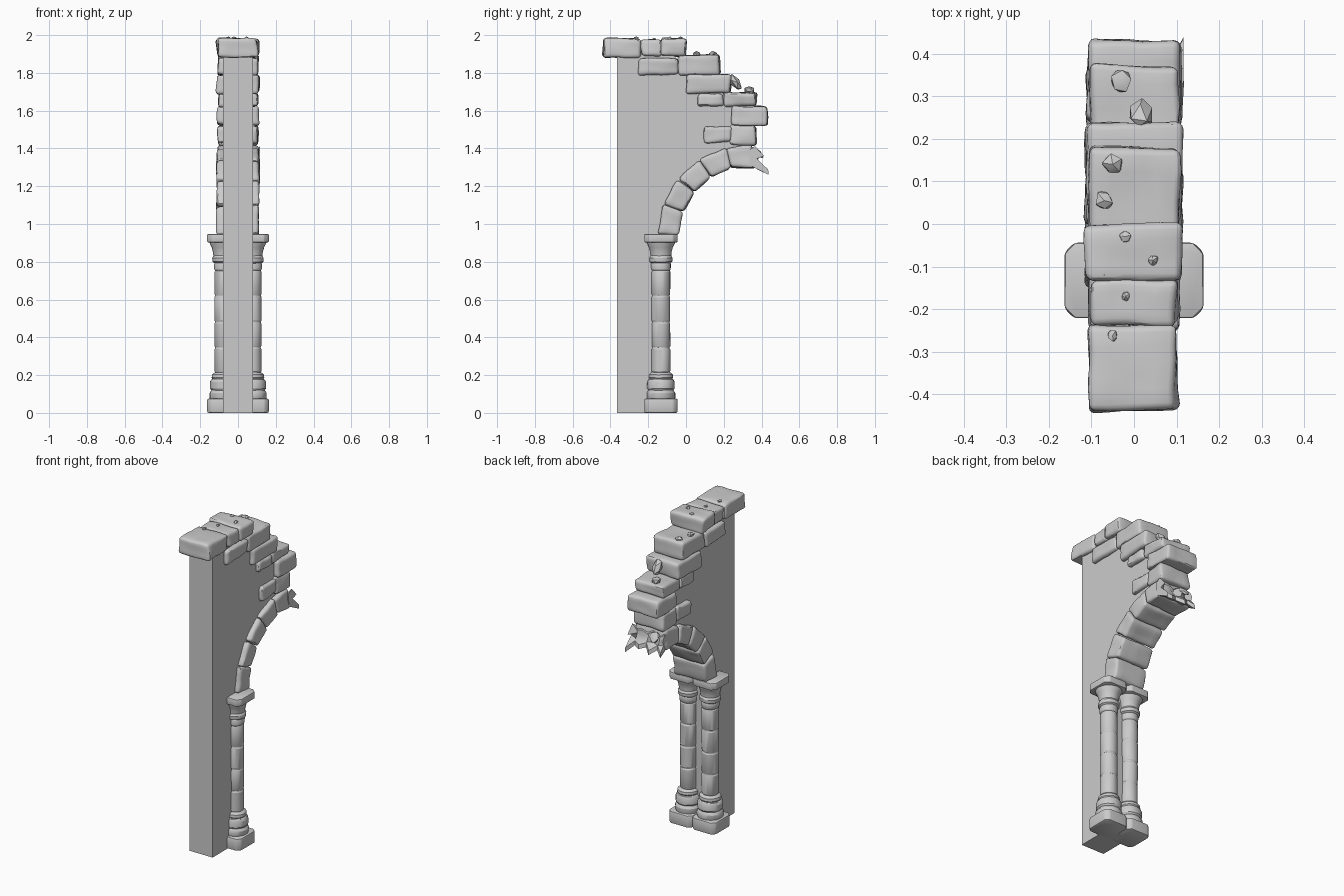
import bpy, bmesh, math, random
from mathutils import Vector, Matrix, noise

if "Cube" in bpy.data.objects:
    bpy.data.objects.remove(bpy.data.objects["Cube"])

random.seed(7)
SHARP = math.radians(30)


def finish(name, bm):
    bmesh.ops.recalc_face_normals(bm, faces=bm.faces[:])
    me = bpy.data.meshes.new(name)
    bm.to_mesh(me)
    bm.free()
    ob = bpy.data.objects.new(name, me)
    bpy.context.collection.objects.link(ob)
    return ob


def prism(bm, outline, x0, x1):
    """Extrude a (y, z) outline from x0 to x1."""
    a = [bm.verts.new((x0, y, z)) for y, z in outline]
    b = [bm.verts.new((x1, y, z)) for y, z in outline]
    n = len(a)
    bm.faces.new(a)
    bm.faces.new(b[::-1])
    for i in range(n):
        bm.faces.new((a[i], a[(i + 1) % n], b[(i + 1) % n], b[i]))


def stone(name, outline, x0=-0.112, x1=0.112, jitter=0.006, bevel=0.016, rough=0.006):
    """Worn block: jittered corners, rounded edges, slightly uneven faces."""
    bm = bmesh.new()
    prism(bm, outline, x0, x1)
    for v in bm.verts:
        v.co += Vector([random.uniform(-jitter, jitter) for _ in range(3)])
    bmesh.ops.bevel(bm, geom=bm.edges[:], offset=bevel, segments=3, profile=0.5, affect='EDGES')
    longs = [e for e in bm.edges if e.calc_length() > 0.03]
    bmesh.ops.subdivide_edges(bm, edges=longs, cuts=4, use_grid_fill=True)
    seed = Vector((random.random() * 50, random.random() * 50, 0))
    for v in bm.verts:
        v.co += noise.noise_vector(v.co * 14 + seed) * rough
    return finish(name, bm)


def rect(y0, y1, z0, z1):
    return [(y0, z0), (y1, z0), (y1, z1), (y0, z1)]


# Arch: centre and radii in the y-z plane
CY, CZ, R_IN, R_OUT = 0.33, 0.935, 0.37, 0.482


def on_arch(r, deg):
    a = math.radians(deg)
    return (CY - r * math.cos(a), CZ + r * math.sin(a))


# Plain wall core, following the arch and the broken stepped edge
core = [(-0.365, 0), (-0.135, 0), (-0.135, 0.93)]
core += [on_arch(0.43, d) for d in range(5, 91, 10)]
core += [(0.33, 1.6), (0.3, 1.66), (0.2, 1.68), (0.19, 1.75), (0.12, 1.78), (0.1, 1.84),
         (-0.05, 1.85), (-0.06, 1.9), (-0.365, 1.9)]
bm = bmesh.new()
prism(bm, core, -0.08, 0.08)
finish("wall_core", bm)

# Arch stones
cuts = [1, 20.5, 39, 57.5, 76]
for i in range(4):
    a, b = cuts[i] + 0.3, cuts[i + 1] - 0.3
    stone(f"arch_stone_{i + 1}", [on_arch(R_IN, a), on_arch(R_IN, b),
                                  on_arch(R_OUT, b), on_arch(R_OUT, a)], jitter=0.004)
stone("arch_stone_5", [(0.235, 1.3), (0.37, 1.295), (0.345, 1.425), (0.215, 1.405)])

# Broken end of the arch: jagged shard sections across the width
bm = bmesh.new()
rows = []
for x, tip, drop in [(-0.108, 0.41, 0.0), (-0.07, 0.385, 0.03), (-0.03, 0.415, 0.0), (0.01, 0.38, 0.025),
                     (0.05, 0.40, 0.01), (0.085, 0.385, 0.02), (0.116, 0.438, -0.012)]:
    rows.append([bm.verts.new((x, y, z)) for y, z in
                 [(0.34, 1.31), (tip, 1.272 + drop), (tip - 0.003, 1.30 + drop),
                  (0.375, 1.34 - drop / 2), (tip - 0.025, 1.36), (0.365, 1.40 - drop), (0.33, 1.39)]])
for p, q in zip(rows, rows[1:]):
    for k in range(7):
        bm.faces.new((p[k], p[(k + 1) % 7], q[(k + 1) % 7], q[k]))
bm.faces.new(rows[0])
bm.faces.new(rows[-1][::-1])
finish("broken_arch_end", bm)

# Stepped wall stones: y0, y1, z0, z1
blocks = [
    (-0.438, -0.238, 1.882, 1.983), (-0.237, -0.133, 1.886, 1.978), (-0.138, 0.0, 1.884, 1.983),
    (-0.255, -0.045, 1.79, 1.88), (-0.043, 0.18, 1.792, 1.895),
    (0.0, 0.235, 1.69, 1.787),
    (0.065, 0.2, 1.618, 1.69), (0.2, 0.372, 1.622, 1.697),
    (0.245, 0.435, 1.525, 1.622),
    (0.095, 0.24, 1.43, 1.515), (0.235, 0.372, 1.415, 1.525),
]
for i, b in enumerate(blocks):
    w = random.uniform(0.102, 0.114)
    stone(f"wall_stone_{i + 1}", rect(*b), -w, w)

# Paired columns, mirrored across the wall
COL_X, COL_Y = 0.075, -0.133
profile = [(0, 0.06), (0.072, 0.07), (0.076, 0.08), (0.076, 0.105), (0.07, 0.115),
           (0.066, 0.12), (0.073, 0.13), (0.073, 0.165), (0.066, 0.177), (0.06, 0.18),
           (0.064, 0.187), (0.062, 0.203), (0.053, 0.212)]
drums = [0.212, 0.345, 0.48, 0.62, 0.755]
for z0, z1 in zip(drums, drums[1:]):
    profile += [(0.046, z0 + 0.003), (0.0495, z0 + 0.009), (0.0495, z1 - 0.008), (0.046, z1 - 0.002)]
profile += [(0.051, 0.76), (0.053, 0.785), (0.05, 0.793), (0.06, 0.80), (0.062, 0.82), (0.055, 0.832),
            (0.057, 0.85), (0.063, 0.875), (0.075, 0.9), (0.077, 0.91), (0, 0.915)]


def column(name, side):
    bm = bmesh.new()
    vs = [bm.verts.new((r, 0, z)) for r, z in profile]
    es = [bm.edges.new(p) for p in zip(vs, vs[1:])]
    bmesh.ops.spin(bm, geom=vs + es, axis=(0, 0, 1), cent=(0, 0, 0), angle=2 * math.pi, steps=24)
    bmesh.ops.remove_doubles(bm, verts=bm.verts[:], dist=1e-4)
    for v in bm.verts:
        v.co += noise.noise_vector(v.co * 18 + Vector((side * 9, 0, 0))) * 0.002
    bmesh.ops.translate(bm, verts=bm.verts[:], vec=(side * COL_X, COL_Y, 0))
    finish(name, bm)


def slab(name, side, z0, z1, chamfer, bevel):
    """Square slab with cut corners, for plinth and capital top."""
    xa, xb, ya, yb, c = 0.0, 0.163, -0.221, -0.044, chamfer
    pts = [(xa + c, ya), (xb - c, ya), (xb, ya + c), (xb, yb - c),
           (xb - c, yb), (xa + c, yb), (xa - 0.002, yb - c), (xa - 0.002, ya + c)]
    bm = bmesh.new()
    f = bm.faces.new([bm.verts.new((side * x, y, z0)) for x, y in pts])
    ext = bmesh.ops.extrude_face_region(bm, geom=[f])
    bmesh.ops.translate(bm, vec=(0, 0, z1 - z0),
                        verts=[g for g in ext['geom'] if isinstance(g, bmesh.types.BMVert)])
    bmesh.ops.recalc_face_normals(bm, faces=bm.faces[:])
    bmesh.ops.bevel(bm, geom=bm.edges[:], offset=bevel, segments=2, profile=0.5, affect='EDGES')
    finish(name, bm)


for side, label in ((1, "right"), (-1, "left")):
    column(f"column_{label}", side)
    slab(f"plinth_{label}", side, 0.0, 0.076, 0.022, 0.009)
    slab(f"capital_slab_{label}", side, 0.903, 0.947, 0.025, 0.005)


# Rubble: centre, size, tilt about x
def chip(name, loc, size, tilt=0.0):
    bm = bmesh.new()
    bmesh.ops.create_icosphere(bm, subdivisions=1, radius=1)
    for v in bm.verts:
        v.co *= random.uniform(0.75, 1.1)
    m = (Matrix.Translation(loc) @ Matrix.Rotation(tilt, 4, 'X') @ Matrix.Diagonal((*size, 1))
         @ Matrix.Rotation(random.uniform(0, 6), 4, 'Z'))
    bmesh.ops.transform(bm, matrix=m, verts=bm.verts[:])
    finish(name, bm)


chip("rubble_shard", (0.015, 0.26, 1.75), (0.038, 0.062, 0.026), -0.95)
chip("rubble_arch", (-0.05, 0.385, 1.375), (0.035, 0.04, 0.014), -0.9)
chips = [(-0.03, 0.335, 1.71, 0.03), (-0.05, 0.14, 1.895, 0.03), (-0.07, 0.055, 1.898, 0.026),
         (-0.02, -0.03, 1.982, 0.018), (0.045, -0.085, 1.981, 0.015), (-0.07, -0.12, 1.98, 0.009),
         (-0.02, -0.17, 1.977, 0.013), (-0.05, -0.262, 1.983, 0.015)]
for i, (x, y, z, s) in enumerate(chips):
    chip(f"rubble_{i + 1}", (x, y, z), (s * 0.9, s, s * 0.75))

# Smooth shading with sharp edges kept
meshes = [o for o in bpy.context.scene.objects if o.type == 'MESH']
for o in meshes:
    o.select_set(True)
bpy.context.view_layer.objects.active = meshes[0]
bpy.ops.object.shade_smooth_by_angle(angle=SHARP)
